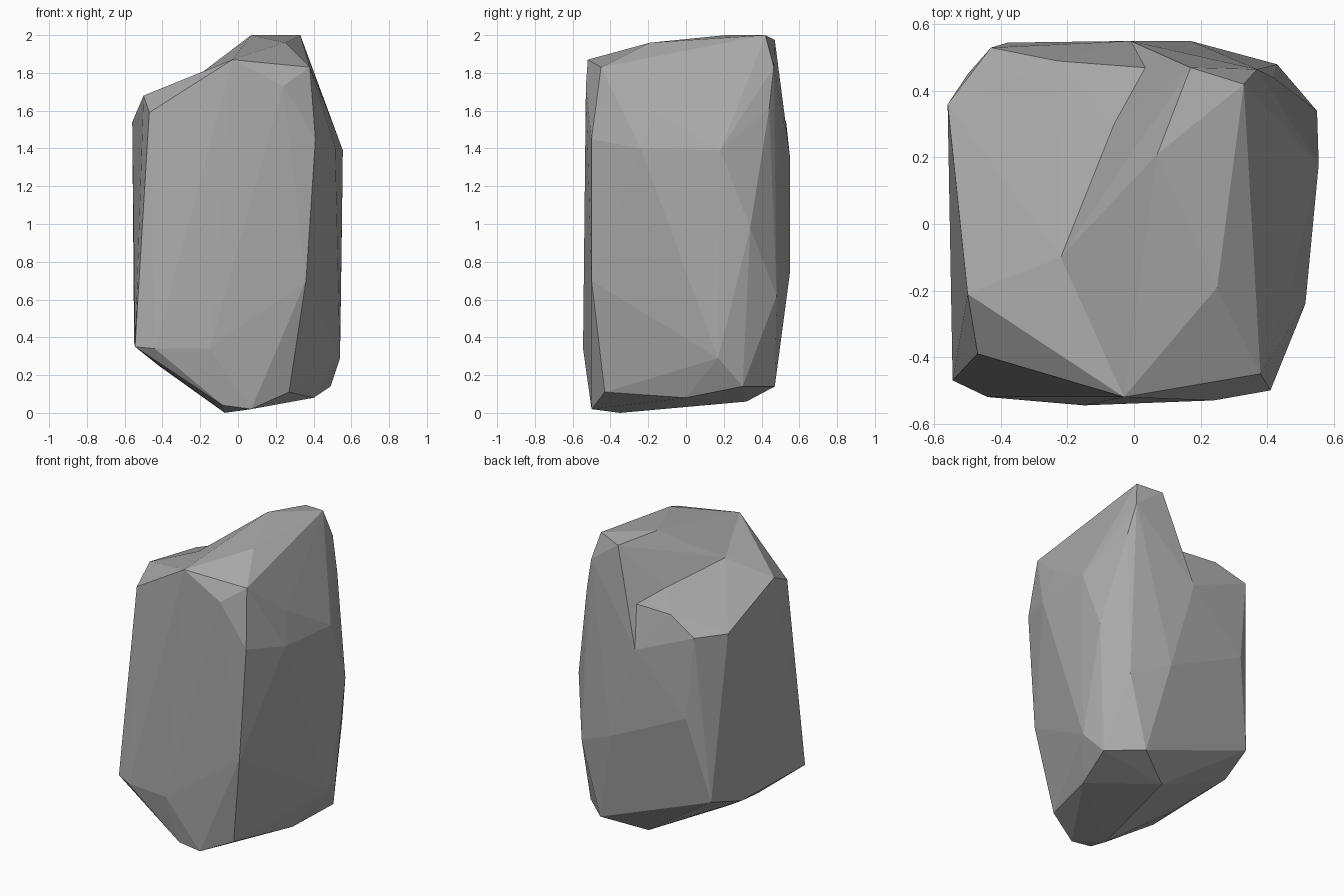
import bpy
import bmesh

default_cube = bpy.data.objects.get("Cube")
if default_cube:
    bpy.data.objects.remove(default_cube, do_unlink=True)

# Chipped underside, tapering to a low point at the front
underside = [
    (-.07, -.35, 0), (-.08, -.5, .04), (.07, -.5, .02), (.27, -.43, .11),
    (.4, 0, .08), (.05, .32, .06), (.3, .47, .14), (.49, .3, .14),
    (.54, .17, .29), (-.06, .39, .24), (-.42, -.15, .25),
]
# Corners of the upright faces
flanks = [
    (-.545, -.47, .35), (-.44, -.52, .34), (-.15, -.545, .34),
    (-.55, .2, .37), (-.5, .45, .44), (-.38, .545, 1), (.36, -.5, .7),
]
# Lower shelf on the -x side
shelf = [
    (-.47, -.39, 1.59), (-.5, -.21, 1.68), (-.33, -.34, 1.73),
    (-.56, .36, 1.54), (-.43, .53, 1.54), (-.23, .49, 1.63),
]
# Corners common to the main body and the raised peak
shared = [
    (-.03, -.52, 1.87), (.24, -.53, 1.73), (.38, -.45, 1.83),
    (.41, -.5, 1.45), (.475, -.17, 1.6), (.515, -.24, 1.4),
    (.555, .18, 1.39), (.42, .44, 1.61), (.55, .34, .98),
    (.43, .48, .62), (.17, .55, .74), (-.01, .55, 1.36),
    (-.06, .3, 1.69), (-.22, -.1, 1.78),
]
# Raised peak on the +x side
crest = [
    (.25, -.19, 1.96), (.07, .21, 2), (.33, .42, 2),
    (.17, .47, 1.975), (.37, .465, 1.83),
]

# Single stone colour
stone = bpy.data.materials.new("stone_grey")
stone.use_nodes = True
stone_colour = (.4, .4, .4, 1)
stone.diffuse_color = stone_colour
stone.node_tree.nodes["Principled BSDF"].inputs["Base Color"].default_value = stone_colour


def faceted_block(name, corners):
    """Wrap the corners in a flat-faced convex block."""
    bm = bmesh.new()
    for corner in corners:
        bm.verts.new(corner)
    wrapped = bmesh.ops.convex_hull(bm, input=bm.verts[:])
    spare = {v for v in wrapped["geom_interior"] + wrapped["geom_unused"]
             if isinstance(v, bmesh.types.BMVert) and v.is_valid}
    bmesh.ops.delete(bm, geom=list(spare), context="VERTS")
    bmesh.ops.recalc_face_normals(bm, faces=bm.faces[:])
    mesh = bpy.data.meshes.new(name)
    bm.to_mesh(mesh)
    bm.free()
    mesh.materials.append(stone)
    block = bpy.data.objects.new(name, mesh)
    bpy.context.scene.collection.objects.link(block)
    return block


rock = faceted_block("rock", underside + flanks + shelf + shared)
peak = faceted_block("rock_peak", shared + crest)

# Fuse the peak to the body, leaving the notch between peak and shelf
fuse = rock.modifiers.new("fuse_peak", "BOOLEAN")
fuse.operation = "UNION"
fuse.solver = "EXACT"
fuse.object = peak
bpy.context.view_layer.update()
evaluated = rock.evaluated_get(bpy.context.evaluated_depsgraph_get())
fused = bpy.data.meshes.new_from_object(evaluated)
rock.modifiers.clear()
rock.data = fused
bpy.data.objects.remove(peak, do_unlink=True)

# Weld stray seams and keep the facets flat
bm = bmesh.new()
bm.from_mesh(fused)
bmesh.ops.remove_doubles(bm, verts=bm.verts[:], dist=.001)
for face in bm.faces:
    face.smooth = False
bm.to_mesh(fused)
bm.free()
